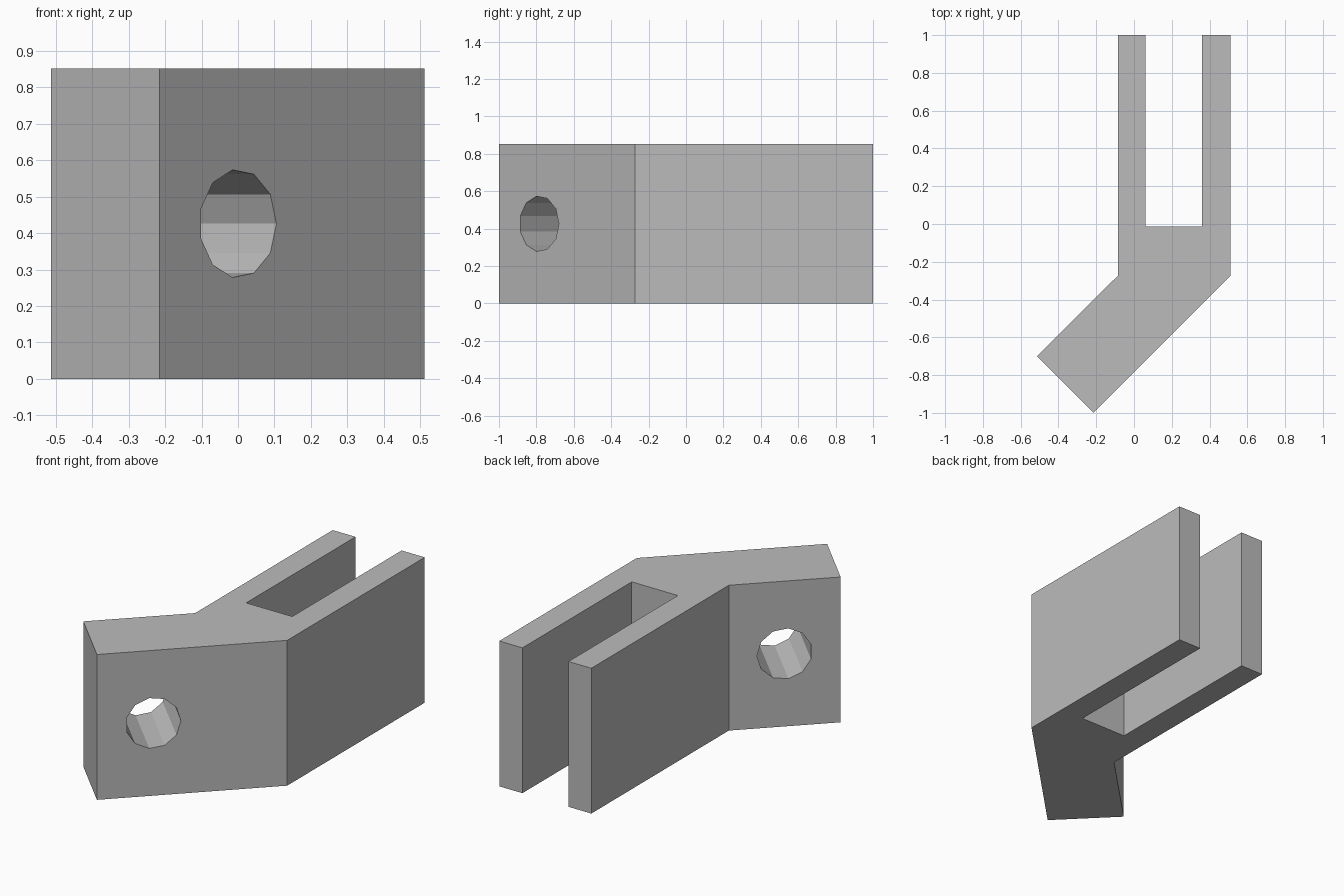
import bpy, bmesh
from math import cos, sin, tau
from mathutils import Vector

cube = bpy.data.objects.get("Cube")
if cube:
    bpy.data.objects.remove(cube, do_unlink=True)

HEIGHT = 0.852

grey = bpy.data.materials.new("plain_grey")
grey.use_nodes = True
colour = (0.5, 0.5, 0.5, 1)
grey.diffuse_color = colour
grey.node_tree.nodes["Principled BSDF"].inputs["Base Color"].default_value = colour


def prism(name, points, direction):
    """Closed prism: a flat outline extruded along a direction."""
    bm = bmesh.new()
    face = bm.faces.new([bm.verts.new(p) for p in points])
    extruded = bmesh.ops.extrude_face_region(bm, geom=[face])["geom"]
    moved = [v for v in extruded if isinstance(v, bmesh.types.BMVert)]
    bmesh.ops.translate(bm, verts=moved, vec=direction)
    bmesh.ops.recalc_face_normals(bm, faces=bm.faces)
    mesh = bpy.data.meshes.new(name)
    bm.to_mesh(mesh)
    bm.free()
    mesh.materials.append(grey)
    obj = bpy.data.objects.new(name, mesh)
    bpy.context.collection.objects.link(obj)
    return obj


# Forked bracket with a mounting arm bent at 45 degrees
outline = [(-0.086, 1), (0.062, 1), (0.062, -0.013), (0.361, -0.013),
           (0.361, 1), (0.511, 1), (0.511, -0.274), (-0.215, -1),
           (-0.513, -0.7), (-0.086, -0.274)]
bracket = prism("forked_bracket", [(x, y, 0) for x, y in outline], (0, 0, HEIGHT))

# Eleven-sided bolt hole straight through the arm
along = Vector((1, 1, 0)).normalized()
axis = Vector((1, -1, 0)).normalized()
centre = Vector((0, -0.785, HEIGHT / 2))
SIDES, RADIUS = 11, 0.149
ring = [centre + axis * 0.2
        + RADIUS * (along * cos(tau * i / SIDES) + Vector((0, 0, 1)) * sin(tau * i / SIDES))
        for i in range(SIDES)]
cutter = prism("bolt_hole_cutter", ring, axis * -0.9)
cutter.hide_render = True
cutter.hide_viewport = True

hole = bracket.modifiers.new("bolt_hole", 'BOOLEAN')
hole.operation = 'DIFFERENCE'
hole.solver = 'EXACT'
hole.object = cutter

# Bake the cut and drop the cutter
bpy.context.view_layer.update()
graph = bpy.context.evaluated_depsgraph_get()
result = bpy.data.meshes.new_from_object(bracket.evaluated_get(graph))
bracket.modifiers.clear()
bracket.data = result
bpy.data.objects.remove(cutter, do_unlink=True)
